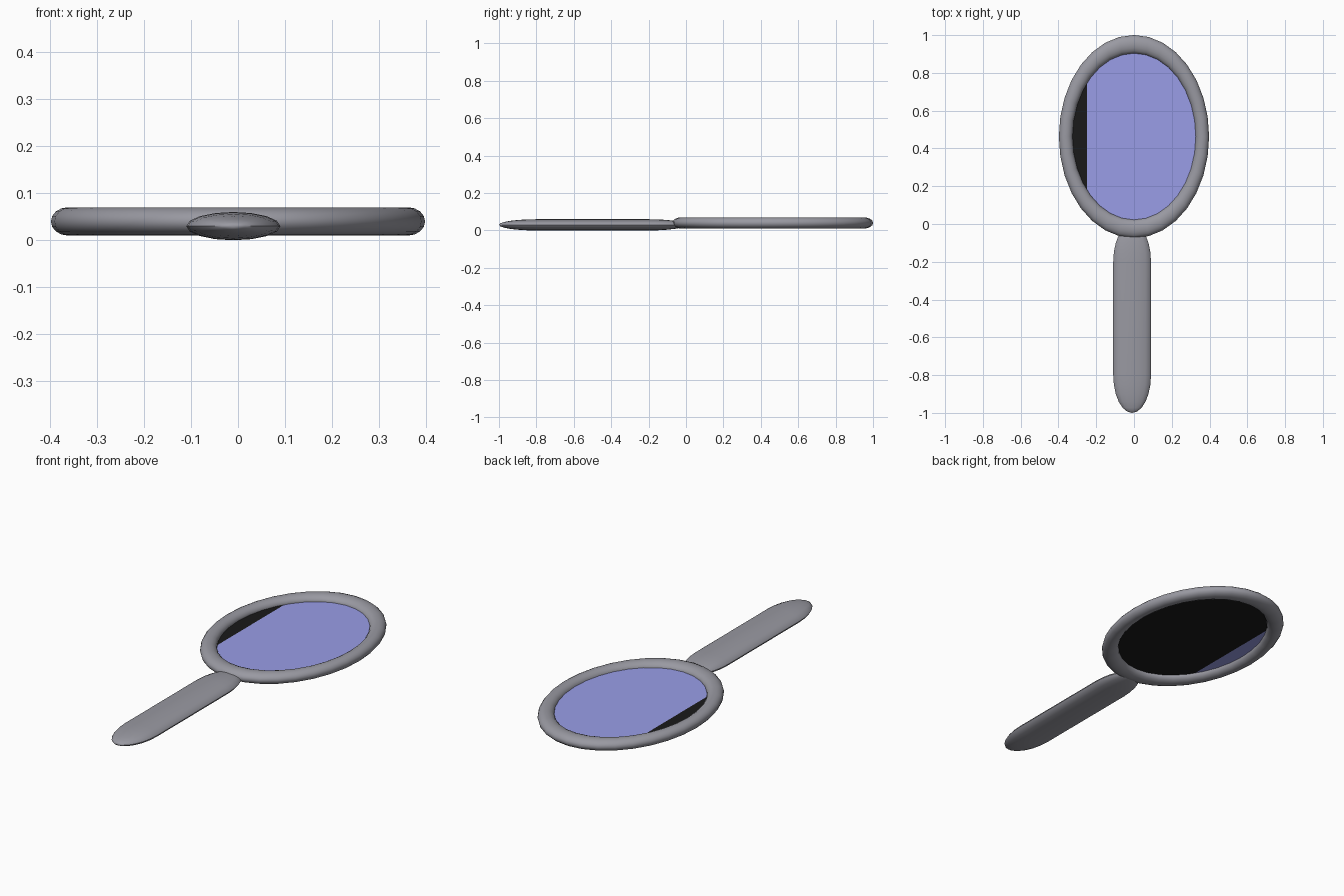
import bpy, bmesh, math
from mathutils import Matrix

if "Cube" in bpy.data.objects:
    bpy.data.objects.remove(bpy.data.objects["Cube"])

CY, CZ = 0.463, 0.04      # centre of the oval frame
SX, SY = 0.3615, 0.4886   # oval radii along the frame's core


def colour(name, rgb):
    m = bpy.data.materials.new(name)
    m.diffuse_color = (*rgb, 1)
    m.use_nodes = True
    m.node_tree.nodes["Principled BSDF"].inputs["Base Color"].default_value = m.diffuse_color
    return m


def finish(name, mat, angle=40):
    o = bpy.context.object
    o.name = name
    o.data.materials.append(mat)
    bpy.ops.object.transform_apply(location=False, rotation=True, scale=True)
    bpy.ops.object.shade_smooth_by_angle(angle=math.radians(angle))
    return o


grey = colour("frame_grey", (0.32, 0.32, 0.36))
black = colour("backing_black", (0.01, 0.01, 0.01))
blue = colour("glass_blue", (0.32, 0.34, 0.8))

# oval frame: stretched torus
bpy.ops.mesh.primitive_torus_add(major_segments=32, minor_segments=16,
                                 major_radius=1, minor_radius=0.1,
                                 location=(0, CY, CZ))
bpy.context.object.scale = (SX, SY, 0.3)
finish("mirror_frame", grey)

# black backing and slightly tilted glass, crossing at x = -0.25
TILT = 0.012
for name, mat, tilt in (("backing", black, 0), ("glass", blue, TILT)):
    bpy.ops.mesh.primitive_circle_add(vertices=32, radius=1, fill_type='NGON',
                                      location=(0, CY, CZ + 0.25 * tilt))
    o = bpy.context.object
    o.data.transform(Matrix.Diagonal((SX * 0.97, SY * 0.97, 1, 1)))
    for v in o.data.vertices:
        v.co.z = v.co.x * tilt
    finish(name, mat)

# handle: flattened rod with rounded ends, spun from half a capsule outline
bm = bmesh.new()
N = 6
arc = [(math.sin(i * math.pi / 2 / N), math.cos(i * math.pi / 2 / N)) for i in range(N + 1)]
outline = [(r, -0.8 - 0.2 * c) for r, c in arc] + [(r, -0.2 + 0.2 * c) for r, c in reversed(arc)]
vs = [bm.verts.new((r, y, 0)) for r, y in outline]
es = [bm.edges.new(p) for p in zip(vs, vs[1:])]
bmesh.ops.spin(bm, geom=vs + es, cent=(0, 0, 0), axis=(0, 1, 0),
               angle=math.tau, steps=16, use_duplicate=False)
bmesh.ops.remove_doubles(bm, verts=bm.verts, dist=1e-4)
bmesh.ops.recalc_face_normals(bm, faces=bm.faces)
mesh = bpy.data.meshes.new("handle")
bm.to_mesh(mesh)
bm.free()
handle = bpy.data.objects.new("handle", mesh)
bpy.context.collection.objects.link(handle)
bpy.ops.object.select_all(action='DESELECT')
handle.select_set(True)
bpy.context.view_layer.objects.active = handle
handle.location = (-0.01, 0, 0.03)
handle.scale = (0.1, 1, 0.03)
finish("handle", grey)
